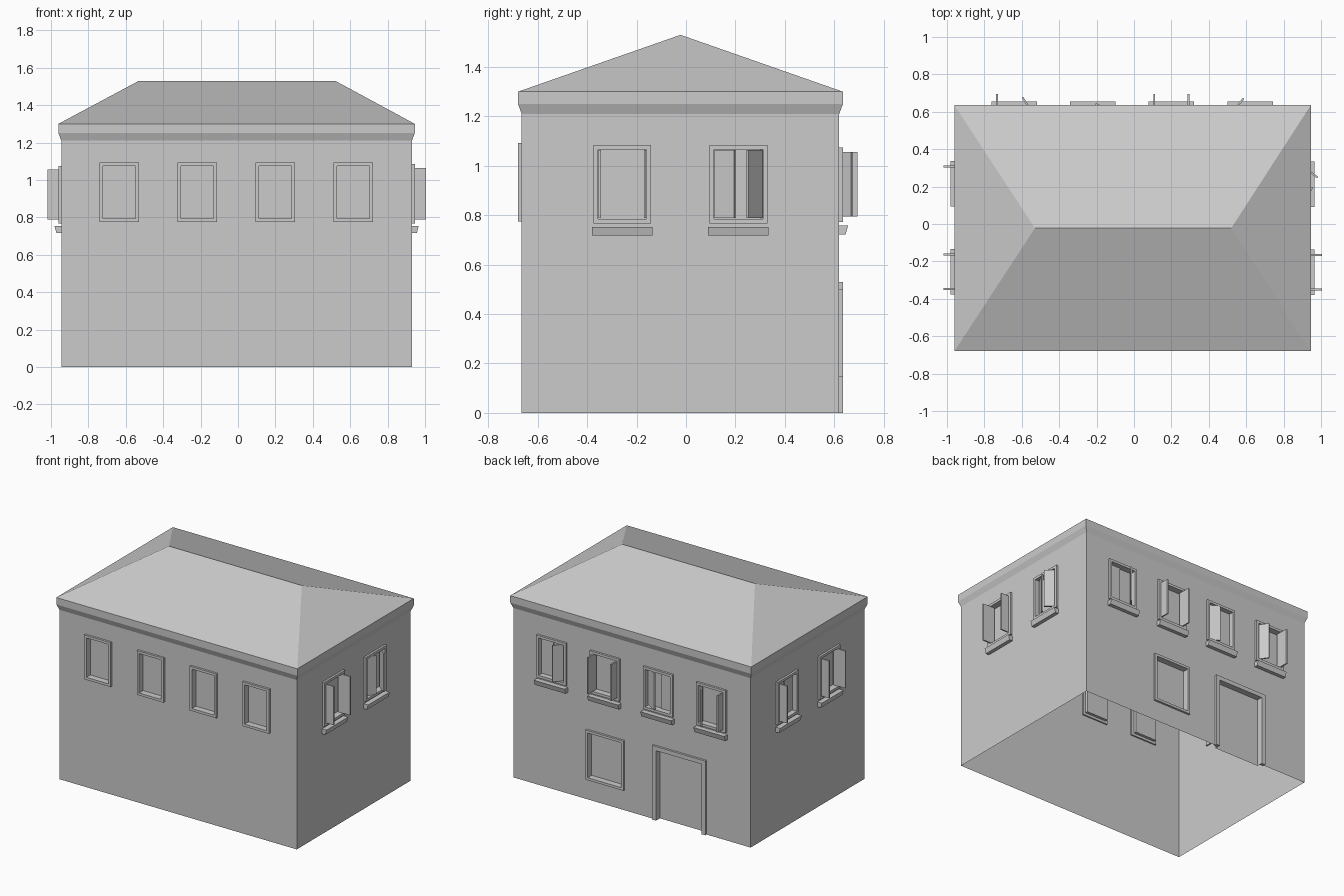
import bpy, bmesh, math
from mathutils import Vector

cube = bpy.data.objects.get("Cube")
if cube:
    bpy.data.objects.remove(cube)

grey = bpy.data.materials.new("plaster_grey")
grey.use_nodes = True
COLOUR = (0.6, 0.6, 0.6, 1)
grey.diffuse_color = COLOUR
grey.node_tree.nodes["Principled BSDF"].inputs["Base Color"].default_value = COLOUR

X0, X1, Y0, Y1 = -0.945, 0.93, -0.665, 0.62
WALL_TOP, RECESS = 1.22, 0.03

# each wall: along-axis, outward normal, point on the wall plane
WALLS = {
    "front": (Vector((1, 0, 0)), Vector((0, -1, 0)), Vector((0, Y0, 0))),
    "back": (Vector((1, 0, 0)), Vector((0, 1, 0)), Vector((0, Y1, 0))),
    "left": (Vector((0, 1, 0)), Vector((1, 0, 0)), Vector((X1, 0, 0))),
    "right": (Vector((0, 1, 0)), Vector((-1, 0, 0)), Vector((X0, 0, 0))),
}


def finish(name, bm):
    bmesh.ops.recalc_face_normals(bm, faces=bm.faces)
    mesh = bpy.data.meshes.new(name)
    bm.to_mesh(mesh)
    bm.free()
    mesh.materials.append(grey)
    obj = bpy.data.objects.new(name, mesh)
    bpy.context.collection.objects.link(obj)
    return obj


def loft(bm, rings, cap_ends=True):
    loops = [[bm.verts.new(p) for p in ring] for ring in rings]
    n = len(loops[0])
    for a, b in zip(loops, loops[1:]):
        for i in range(n):
            j = (i + 1) % n
            bm.faces.new((a[i], a[j], b[j], b[i]))
    if cap_ends:
        bm.faces.new(loops[0])
        bm.faces.new(loops[-1])
    return loops


def on_wall(wall, u, z, d):
    along, out, origin = WALLS[wall]
    return origin + along * u + out * d + Vector((0, 0, z))


def box(bm, wall, u0, u1, z0, z1, d0, d1, taper=0):
    """Block on a wall; taper pulls in the lower outer edge."""
    rings = []
    for z, d in ((z0, d1 - taper), (z1, d1)):
        rings.append([on_wall(wall, u, z, e)
                      for u, e in ((u0, d0), (u1, d0), (u1, d), (u0, d))])
    loft(bm, rings)


def rectangle(x0, x1, y0, y1, z):
    return [(x0, y0, z), (x1, y0, z), (x1, y1, z), (x0, y1, z)]


cutters = bmesh.new()


def frame(name, wall, u0, u1, z0, z1, bar=0.018, out=0.015, door=False):
    """Raised surround, plus a recess cut into the wall behind it."""
    bm = bmesh.new()
    a, b, top = u0 + bar, u1 - bar, z1 - bar
    bottom = z0 if door else z0 + bar
    box(bm, wall, u0, a, z0, z1, -0.01, out)
    box(bm, wall, b, u1, z0, z1, -0.01, out)
    box(bm, wall, a, b, top, z1, -0.01, out)
    if not door:
        box(bm, wall, a, b, z0, bottom, -0.01, out)
    finish(name + "_frame", bm)
    box(cutters, wall, a, b, -0.05 if door else bottom, top, -RECESS, 0.05)


def leaf(bm, wall, hinge, side, z0, z1, angle, width=0.092, thick=0.01):
    """Casement swung outward; side is the direction towards the centre."""
    t = math.radians(angle)
    du, dd = side * math.cos(t), math.sin(t)
    base = -0.018
    corners = [(hinge, base), (hinge + du * width, base + dd * width)]
    nu, nd = side * math.sin(t) * thick, -math.cos(t) * thick
    plan = corners + [(u + nu, d + nd) for u, d in reversed(corners)]
    loft(bm, [[on_wall(wall, u, z, d) for u, d in plan] for z in (z0, z1)])


def open_window(name, wall, centre, z0, z1, low_angle, high_angle):
    half = 0.117
    frame(name, wall, centre - half, centre + half, z0, z1)
    bm = bmesh.new()
    box(bm, wall, centre - 0.122, centre + 0.122, z0 - 0.05, z0 - 0.014,
        -0.01, 0.036, 0.01)
    finish(name + "_sill", bm)
    bm = bmesh.new()
    for side, angle in ((1, low_angle), (-1, high_angle)):
        leaf(bm, wall, centre - side * (half - 0.02), side,
             z0 + 0.022, z1 - 0.02, angle)
    finish(name + "_casements", bm)


# fixed windows along the front
for i in range(4):
    c = -0.635 + 0.417 * i
    frame(f"front_window_{i + 1}", "front", c - 0.105, c + 0.105, 0.775, 1.092)

# casement windows: centre, opening angle of the lower and higher side leaf
CASEMENTS = {
    "back": (0.772, 1.075, [(-0.64, 90, 58), (-0.22, 0, 30),
                            (0.2, 90, 90), (0.622, 52, 0)]),
    "left": (0.767, 1.085, [(-0.258, 90, 90), (0.212, 30, 52)]),
    "right": (0.767, 1.075, [(-0.256, 90, 90), (0.216, 0, 90)]),
}
for wall, (z0, z1, units) in CASEMENTS.items():
    for i, (c, low, high) in enumerate(units):
        open_window(f"{wall}_window_{i + 1}", wall, c, z0, z1, low, high)

# ground floor openings at the back
frame("ground_window", "back", 0.05, 0.35, 0.145, 0.5)
frame("door", "back", -0.597, -0.177, 0, 0.53, bar=0.03, door=True)

# walls with recessed openings, open underneath
bm = bmesh.new()
loft(bm, [rectangle(X0, X1, Y0, Y1, z) for z in (0, WALL_TOP)])
walls = finish("walls", bm)
cutter = finish("opening_cutters", cutters)
cutter.hide_render = True
mod = walls.modifiers.new("openings", "BOOLEAN")
mod.object, mod.operation, mod.solver = cutter, "DIFFERENCE", "EXACT"
bpy.context.view_layer.objects.active = walls
bpy.ops.object.modifier_apply(modifier=mod.name)
bpy.data.objects.remove(cutter)
bm = bmesh.new()
bm.from_mesh(walls.data)
under = [f for f in bm.faces if f.calc_center_median().z < 0.001]
bmesh.ops.delete(bm, geom=under, context="FACES")
bm.to_mesh(walls.data)
bm.free()

# cornice and hipped roof
bm = bmesh.new()
E = 0.015
eaves = (X0 - E, X1 + E, Y0 - E, Y1 + E)
loops = loft(bm, [rectangle(X0, X1, Y0, Y1, 1.21), rectangle(*eaves, 1.25),
                  rectangle(*eaves, 1.30)], cap_ends=False)
a, b, c, d = loops[-1]
r0, r1 = bm.verts.new((-0.53, -0.022, 1.53)), bm.verts.new((0.52, -0.022, 1.53))
for face in ((a, b, r1, r0), (c, d, r0, r1), (b, c, r1), (d, a, r0)):
    bm.faces.new(face)
finish("roof", bm)
